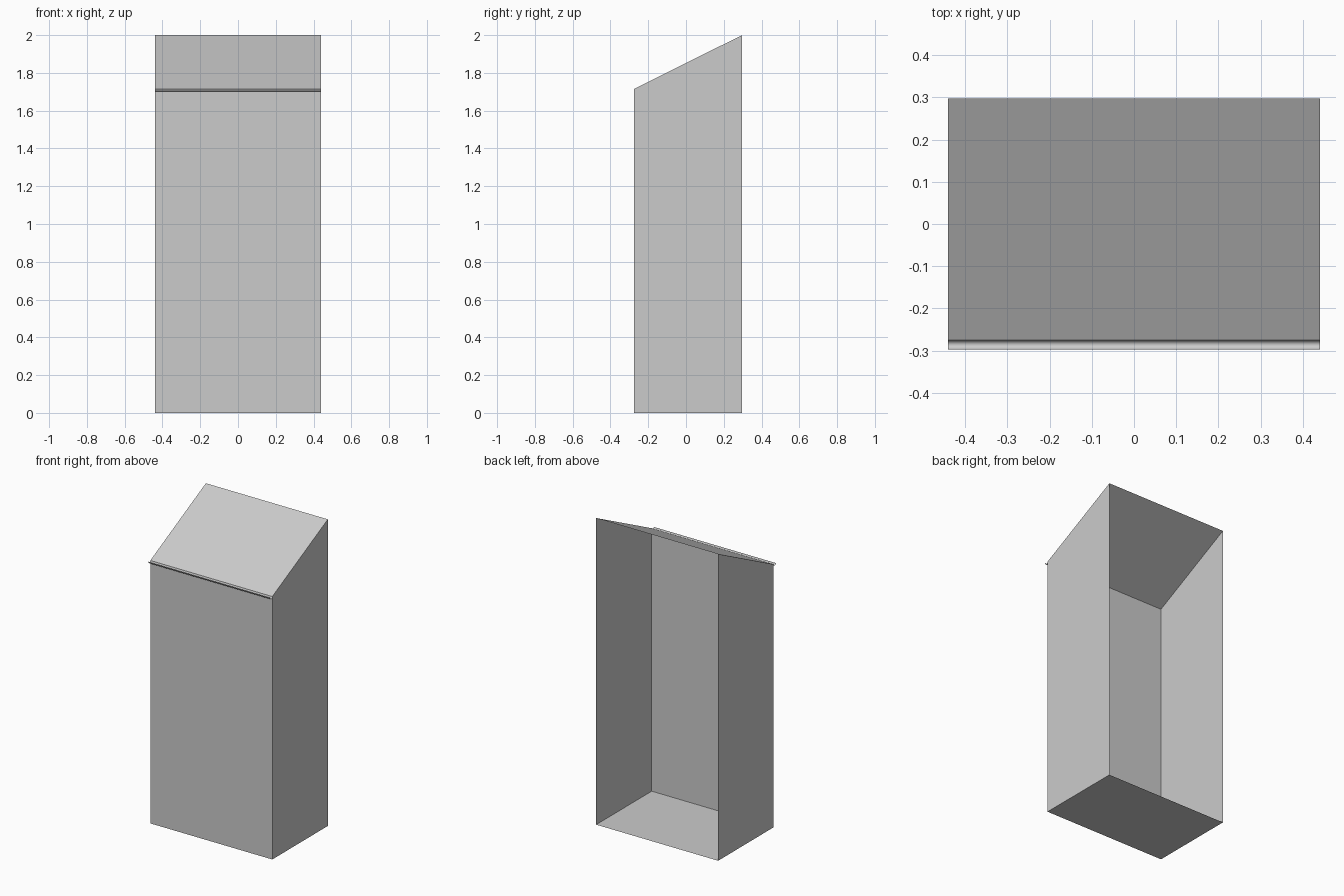
import bpy, math

if "Cube" in bpy.data.objects:
    bpy.data.objects.remove(bpy.data.objects["Cube"])

W = 0.44                    # half width
YF, YB = -0.275, 0.297      # front and back
ZF, ZB = 1.715, 2.0         # desk height at front and back


def make_object(name, verts, faces):
    mesh = bpy.data.meshes.new(name)
    mesh.from_pydata(verts, [], faces)
    mesh.update()
    obj = bpy.data.objects.new(name, mesh)
    bpy.context.collection.objects.link(obj)
    return obj


def strip(name, profile):
    """Sheet made by sweeping a (y, z) profile across the width."""
    verts = [(x, y, z) for y, z in profile for x in (-W, W)]
    faces = [(2 * i, 2 * i + 1, 2 * i + 3, 2 * i + 2)
             for i in range(len(profile) - 1)]
    return make_object(name, verts, faces)


# Thin panels, open at the back
strip("base_panel", [(YF, 0), (YB, 0)])
strip("front_panel", [(YF, 0), (YF, ZF)][::-1])
strip("sloped_desk", [(YF, ZF), (YB, ZB)])

# Side panels
for name, x in (("left_side", -W), ("right_side", W)):
    loop = [(x, YF, 0), (x, YB, 0), (x, YB, ZB), (x, YF, ZF)]
    face = (0, 1, 2, 3) if x > 0 else (3, 2, 1, 0)
    make_object(name, loop, [face])

# Curled pen trough along the front edge of the desk
R, N = 0.011, 12
trough = strip("pen_trough", [
    (YF - R - R * math.cos(math.pi * i / N), ZF - 1.15 * R * math.sin(math.pi * i / N))
    for i in range(N + 1)])
for p in trough.data.polygons:
    p.use_smooth = True
